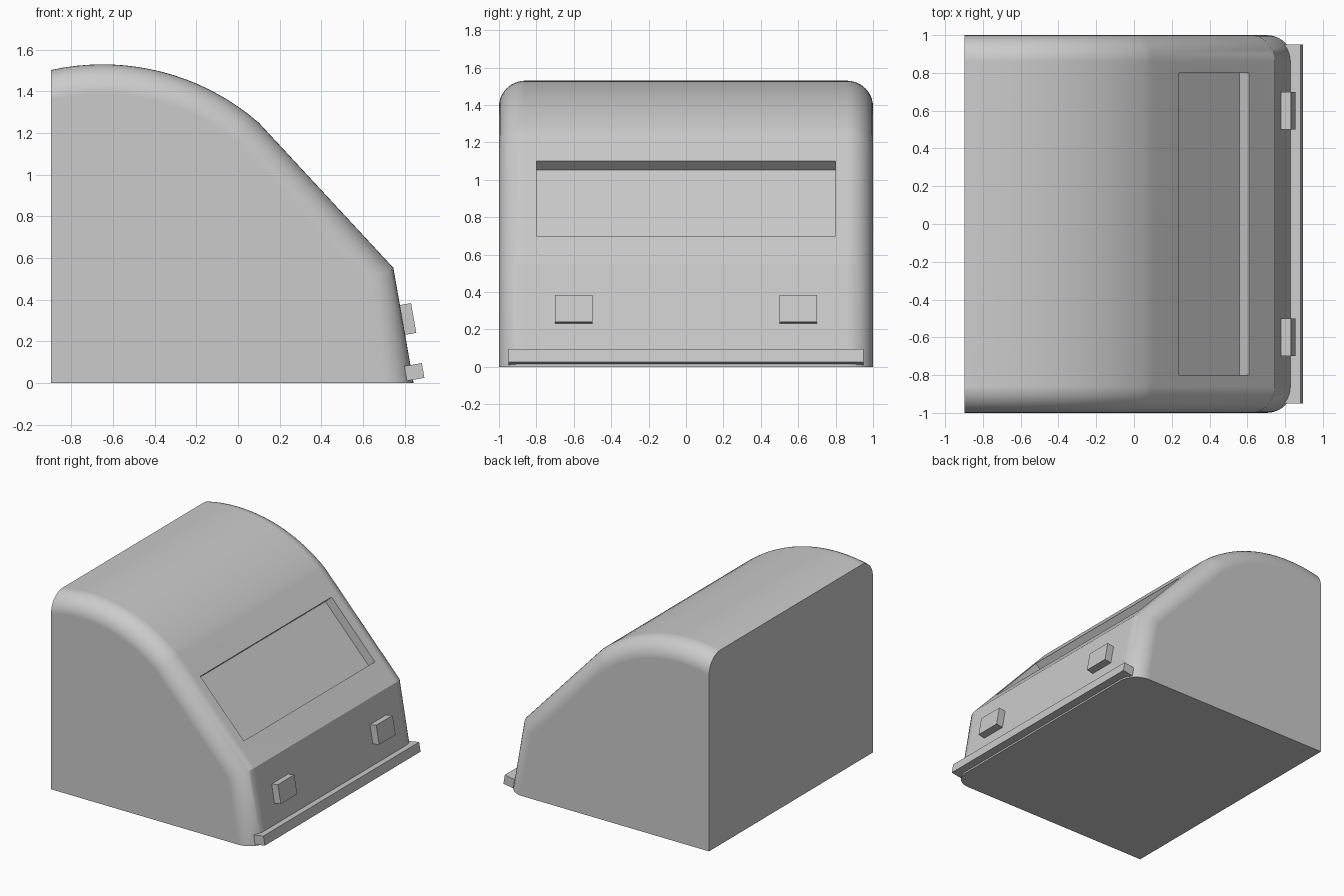
import bpy, bmesh, math
from mathutils import Vector, Matrix

if "Cube" in bpy.data.objects:
    bpy.data.objects.remove(bpy.data.objects["Cube"])

grey = bpy.data.materials.new("light grey")
grey.diffuse_color = (0.6, 0.6, 0.6, 1)
grey.use_nodes = True
grey.node_tree.nodes["Principled BSDF"].inputs["Base Color"].default_value = grey.diffuse_color


def add_object(name, bm):
    bmesh.ops.recalc_face_normals(bm, faces=bm.faces)
    mesh = bpy.data.meshes.new(name)
    bm.to_mesh(mesh)
    bm.free()
    mesh.materials.append(grey)
    ob = bpy.data.objects.new(name, mesh)
    bpy.context.collection.objects.link(ob)
    return ob


def tilted_box(name, centre, size, tilt):
    """Box whose local x axis is tilted upward by `tilt` in the xz plane."""
    bm = bmesh.new()
    bmesh.ops.create_cube(bm, size=1)
    m = Matrix.Translation(centre) @ Matrix.Rotation(-tilt, 4, 'Y') @ Matrix.Diagonal((*size, 1))
    bmesh.ops.transform(bm, matrix=m, verts=bm.verts)
    return add_object(name, bm)


# Side profile: base, leaning front, sloped panel, domed top
R, cx, cz = 1.144, -0.65, 0.386
a0, a1, n = math.asin(0.75 / R), math.asin(-0.247 / R), 18
profile = [(-0.897, 0), (0.843, 0), (0.746, 0.553)]
for i in range(n + 1):
    a = a0 + (a1 - a0) * i / n
    profile.append((cx + R * math.sin(a), cz + R * math.cos(a)))

# Body: extruded profile with rounded side edges (not at the back or base)
bm = bmesh.new()
face = bm.faces.new([bm.verts.new((x, -1, z)) for x, z in profile])
ext = bmesh.ops.extrude_face_region(bm, geom=[face])
bmesh.ops.translate(bm, vec=(0, 2, 0), verts=[v for v in ext["geom"] if isinstance(v, bmesh.types.BMVert)])
bmesh.ops.recalc_face_normals(bm, faces=bm.faces)


def is_rim(e):
    p, q = (v.co for v in e.verts)
    on_side = abs(p.y - q.y) < 1e-4
    base = p.z < 1e-4 and q.z < 1e-4
    back = p.x < -0.896 and q.x < -0.896
    return on_side and not base and not back


bmesh.ops.bevel(bm, geom=[e for e in bm.edges if is_rim(e)], offset=0.14,
                offset_type='OFFSET', segments=10, profile=0.5, affect='EDGES')
body = add_object("body", bm)

# Recessed window in the sloped panel
p0, p1 = Vector((0.746, 0, 0.553)), Vector((0.1, 0, 1.25))
along = (p1 - p0).normalized()
normal = Vector((along.z, 0, -along.x))
low = p0 + along * ((0.70 - p0.z) / along.z)
high = p0 + along * ((1.10 - p0.z) / along.z)
depth = 0.07
cutter = tilted_box("window_cutter", (low + high) / 2 + normal * (0.1 - depth),
                    (0.2, 1.6, (high - low).length), math.atan2(normal.z, normal.x))
cutter.hide_render = True
mod = body.modifiers.new("window", 'BOOLEAN')
mod.operation = 'DIFFERENCE'
mod.solver = 'EXACT'
mod.object = cutter
bpy.context.view_layer.objects.active = body
body.select_set(True)
bpy.ops.object.modifier_apply(modifier=mod.name)
bpy.data.objects.remove(cutter)
bpy.ops.object.select_all(action='DESELECT')
body.select_set(True)
bpy.ops.object.shade_smooth_by_angle(angle=math.radians(30))
wn = body.modifiers.new("flat_panels", 'WEIGHTED_NORMAL')
wn.keep_sharp = True

# Two front blocks and the bottom bumper strip, following the leaning front
lean = math.radians(10)
for side, y in (("left", -0.6), ("right", 0.6)):
    tilted_box(side + "_front_block", (0.814, y, 0.307), (0.06, 0.2, 0.145), lean)
tilted_box("bumper_strip", (0.847, 0, 0.053), (0.085, 1.9, 0.072), lean)
